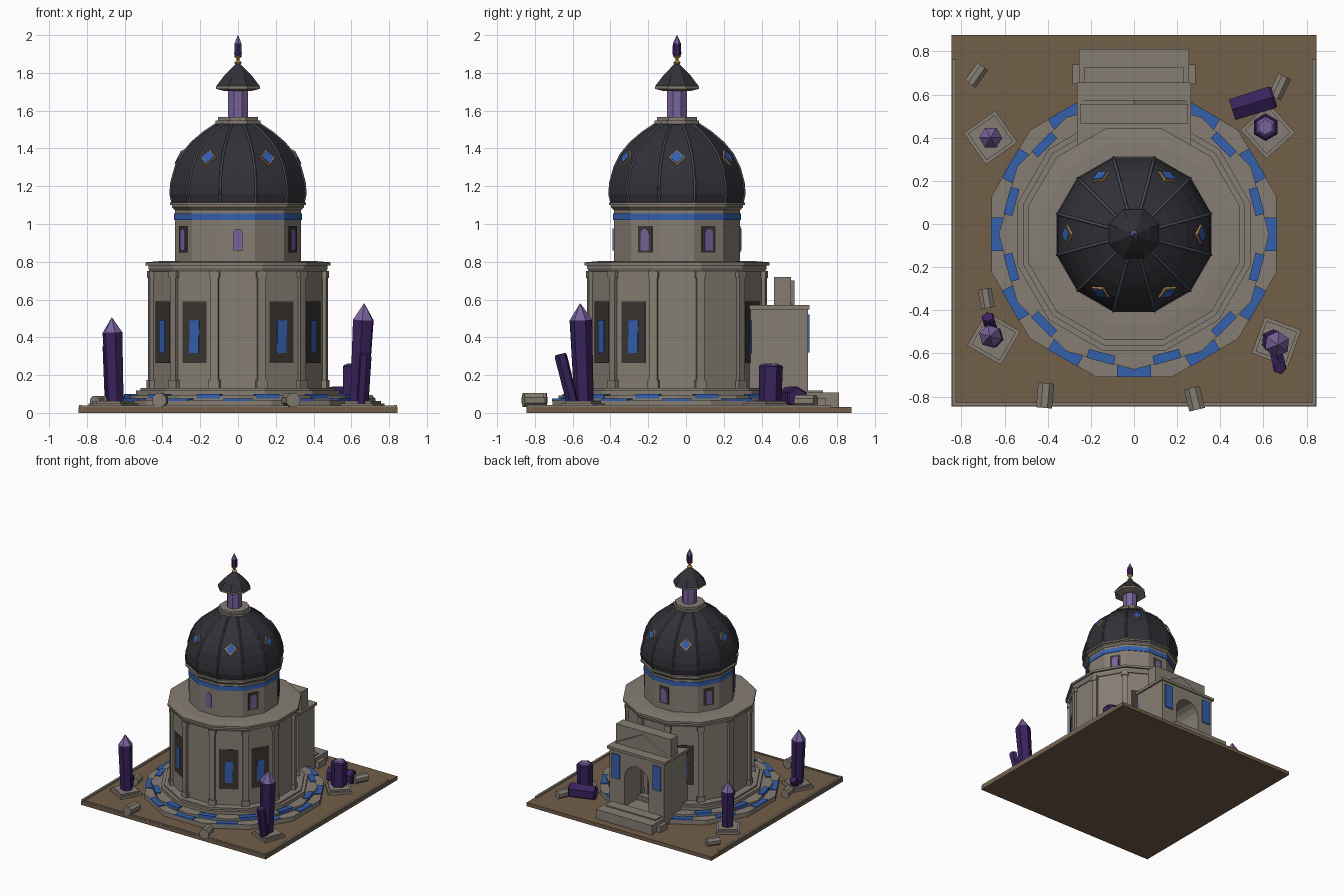
import bpy, bmesh, math
from mathutils import Matrix, Vector

if "Cube" in bpy.data.objects:
    bpy.data.objects.remove(bpy.data.objects["Cube"])

T, R = Matrix.Translation, Matrix.Rotation
rad = math.radians
C = Vector((0, -0.048, 0))          # axis of the rotunda


def material(name, col):
    m = bpy.data.materials.new(name)
    m.diffuse_color = (*col, 1)
    m.use_nodes = True
    m.node_tree.nodes["Principled BSDF"].inputs["Base Color"].default_value = m.diffuse_color
    return m


STONE = material("grey_stone", (0.24, 0.208, 0.172))
EARTH = material("brown_earth", (0.17, 0.112, 0.066))
SLATE = material("dark_slate", (0.03, 0.03, 0.038))
RIB = material("rib_metal", (0.06, 0.075, 0.095))
BLUE = material("blue_glaze", (0.035, 0.115, 0.42))
PURPLE = material("deep_purple", (0.04, 0.016, 0.105))
LILAC = material("pale_purple", (0.19, 0.125, 0.33))
GOLD = material("gold", (0.5, 0.28, 0.07))
DARK = material("dark_recess", (0.042, 0.035, 0.031))


def finish(name, bm, *mats):
    bmesh.ops.recalc_face_normals(bm, faces=bm.faces[:])
    me = bpy.data.meshes.new(name)
    bm.to_mesh(me)
    bm.free()
    for m in mats:
        me.materials.append(m)
    ob = bpy.data.objects.new(name, me)
    bpy.context.collection.objects.link(ob)
    return ob


def lathe(name, n, prof, mat, turn=0.0, matrix=None, tip=None):
    """Stacked n-gon rings; prof = (apothem, z); the last band takes the tip material."""
    bm = bmesh.new()
    rings = []
    for ap, z in prof:
        r = ap / math.cos(math.pi / n)
        rings.append([bm.verts.new((r * math.cos(a), r * math.sin(a), z)) for a in
                      (2 * math.pi * (i + 0.5) / n + rad(turn) for i in range(n))])
    for k, (lo, hi) in enumerate(zip(rings, rings[1:])):
        for i in range(n):
            j = (i + 1) % n
            f = bm.faces.new((lo[i], lo[j], hi[j], hi[i]))
            if tip and k == len(rings) - 2:
                f.material_index = 1
    bm.faces.new(rings[0])
    top = bm.faces.new(rings[-1])
    top.material_index = 1 if tip else 0
    bmesh.ops.transform(bm, matrix=matrix or T(C), verts=bm.verts[:])
    return finish(name, bm, mat, *([tip] if tip else []))


def extrude(name, pts, y0, y1, mat, matrix=Matrix()):
    """Outline in x, z pushed from y0 to y1."""
    bm = bmesh.new()
    a = [bm.verts.new((x, y0, z)) for x, z in pts]
    b = [bm.verts.new((x, y1, z)) for x, z in pts]
    bm.faces.new(a)
    bm.faces.new(b)
    for i in range(len(pts)):
        j = (i + 1) % len(pts)
        bm.faces.new((a[i], a[j], b[j], b[i]))
    bmesh.ops.transform(bm, matrix=matrix, verts=bm.verts[:])
    return finish(name, bm, mat)


def box(name, x0, x1, y0, y1, z0, z1, mat, matrix=Matrix()):
    return extrude(name, [(x0, z0), (x1, z0), (x1, z1), (x0, z1)], y0, y1, mat, matrix)


def around(az, r=0.0, z=0.0, tilt=0.0):
    """Frame at angle az from the front, facing outward along local -y."""
    return T(C) @ R(rad(az), 4, 'Z') @ T((0, -r, z)) @ R(rad(-tilt), 4, 'X')


def arch(w, z0, spring, n=8):
    return [(-w, z0)] + [(-w * math.cos(math.pi * i / n), spring + w * math.sin(math.pi * i / n))
                         for i in range(n + 1)] + [(w, z0)]


# ground slab and curbs
box("ground", -0.845, 0.845, -0.845, 0.875, 0, 0.03, EARTH)
for s in (-1, 1):
    box("side_curb", s * 0.825, s * 0.843, -0.84, 0.765, 0.028, 0.043, STONE)
box("front_curb", -0.84, 0.84, -0.843, -0.828, 0.028, 0.038, STONE)

# stepped base with glazed tiles
lathe("lower_step", 12, [(0.66, 0.03), (0.66, 0.068)], STONE)
lathe("middle_step", 12, [(0.605, 0.068), (0.605, 0.092)], STONE, turn=15)
lathe("upper_step", 12, [(0.54, 0.09), (0.54, 0.118), (0.515, 0.118), (0.515, 0.133)], STONE)
for i in range(12):
    if i != 6:
        box("lower_tile", -0.078, 0.078, -0.027, 0.027, 0.064, 0.075, BLUE, around(30 * i, 0.635))
    if i not in (5, 6):
        box("middle_tile", -0.064, 0.064, -0.021, 0.021, 0.075, 0.1, BLUE, around(30 * i + 15, 0.588))

# main hall, cornice and pilasters
lathe("main_hall", 12, [(0.458, 0.13), (0.458, 0.77)], STONE)
lathe("main_cornice", 12, [(0.465, 0.745), (0.475, 0.765), (0.475, 0.78), (0.49, 0.78),
                           (0.49, 0.797), (0.42, 0.803)], STONE)
for i in range(12):
    m = around(30 * i + 15, 0.472)
    box("pilaster", -0.021, 0.021, -0.016, 0.03, 0.13, 0.73, STONE, m)
    box("pilaster_base", -0.029, 0.029, -0.022, 0.03, 0.13, 0.175, STONE, m)
    box("pilaster_cap", -0.027, 0.027, -0.02, 0.03, 0.715, 0.75, STONE, m)

# tall windows of the hall
for az in (30, 60, 150, -30, -60, -150):
    m = around(az, 0.458)
    box("window_recess", -0.073, 0.073, -0.004, 0.004, 0.265, 0.59, DARK, m)
    extrude("window_pane", [(-0.03, 0.315), (0.027, 0.318), (0.031, 0.492), (-0.027, 0.488)],
            -0.008, 0.0, BLUE, m)

# upper drum, blue band and cornice
lathe("drum", 12, [(0.333, 0.79), (0.333, 1.1)], STONE)
lathe("blue_band", 12, [(0.338, 1.02), (0.338, 1.056)], BLUE)
lathe("drum_cornice", 12, [(0.335, 1.075), (0.35, 1.09), (0.35, 1.1), (0.36, 1.1),
                           (0.36, 1.113), (0.34, 1.116)], STONE)
for i in range(6):
    m = around(60 * i, 0.333)
    if i:
        box("drum_window_recess", -0.042, 0.042, -0.004, 0.004, 0.85, 0.99, DARK, m)
    extrude("drum_window", arch(0.025, 0.86, 0.95), -0.008, 0.003, LILAC, m)

# dome with ribs and diamond lights
dome = [(0.345, 1.105), (0.357, 1.16), (0.352, 1.22), (0.33, 1.3), (0.295, 1.37),
        (0.245, 1.43), (0.18, 1.485), (0.105, 1.535)]
lathe("dome", 12, dome, SLATE)
cu = bpy.data.curves.new("dome_ribs", 'CURVE')
cu.dimensions = '3D'
cu.bevel_depth, cu.bevel_resolution = 0.007, 0
for i in range(12):
    a = rad(30 * i + 15)
    sp = cu.splines.new('POLY')
    sp.points.add(len(dome) - 1)
    for p, (ap, z) in zip(sp.points, dome):
        r = ap / math.cos(rad(15))
        p.co = (C.x + r * math.cos(a), C.y + r * math.sin(a), z, 1)
cu.materials.append(RIB)
ribs = bpy.data.objects.new("dome_ribs", cu)
bpy.context.collection.objects.link(ribs)
bpy.context.view_layer.objects.active = ribs
ribs.select_set(True)
bpy.ops.object.convert(target='MESH')
for i in range(6):
    m = around(60 * i + 30, 0.3075, 1.35, 26.6)
    for name, s, d, mat in (("diamond_frame", 0.046, 0.007, GOLD), ("diamond_light", 0.038, 0.012, BLUE)):
        extrude(name, [(-s, 0), (0, -s), (s, 0), (0, s)], -d, 0.005, mat, m)

# lantern, small roof and finial
lathe("lantern_base", 8, [(0.1, 1.515), (0.118, 1.53), (0.118, 1.547), (0.105, 1.547), (0.105, 1.566)], STONE)
lathe("lantern", 8, [(0.053, 1.56), (0.053, 1.715)], LILAC)
lathe("lantern_eaves", 8, [(0.075, 1.705), (0.116, 1.715), (0.116, 1.73)], STONE)
lathe("lantern_roof", 8, [(0.115, 1.73), (0.075, 1.783), (0.035, 1.825), (0.012, 1.848)], SLATE)
lathe("finial_mount", 8, [(0.01, 1.84), (0.02, 1.855), (0.008, 1.866), (0.008, 1.874), (0.022, 1.888),
                          (0.012, 1.895)], GOLD)
lathe("finial_crystal", 6, [(0.015, 1.885), (0.02, 1.9), (0.019, 1.955), (0.001, 2.0)], PURPLE, tip=LILAC)

# entrance porch at the back
opening = arch(0.11, 0.1, 0.35)
extrude("porch", [(-0.25, 0.03), (-0.25, 0.55), (0.25, 0.55), (0.25, 0.03), (0.11, 0.03)]
        + opening[::-1] + [(-0.11, 0.03)], 0.33, 0.645, STONE)
box("porch_floor", -0.12, 0.12, 0.36, 0.64, 0.03, 0.105, STONE)
box("porch_cornice", -0.265, 0.265, 0.335, 0.655, 0.548, 0.57, STONE)
box("porch_parapet", -0.25, 0.25, 0.465, 0.556, 0.565, 0.72, STONE)
extrude("porch_pediment", [(-0.25, 0.57), (0.25, 0.57), (0, 0.7)], 0.55, 0.575, STONE)
extrude("door", arch(0.06, 0.105, 0.3), 0.4, 0.419, PURPLE)
for s in (-1, 1):
    box("porch_panel", s * 0.15, s * 0.225, 0.64, 0.654, 0.32, 0.52, BLUE)
    box("step_cheek", s * 0.255, s * 0.285, 0.65, 0.74, 0.03, 0.08, STONE)
box("entrance_step", -0.255, 0.255, 0.64, 0.81, 0.03, 0.108, STONE)
box("entrance_top_step", -0.23, 0.23, 0.64, 0.725, 0.1, 0.118, STONE)


def crystal(name, base, top, r, pointed=True):
    """Six-sided shard from base to top."""
    a, b = Vector(base), Vector(top)
    d = b - a
    n = d.length
    m = T(a) @ d.to_track_quat('Z', 'Y').to_matrix().to_4x4()
    prof = [(r * 0.85, 0), (r, n - 1.7 * r), (0.001, n)] if pointed else [(r, 0), (r * 1.05, n - 0.01), (r * 0.9, n)]
    lathe(name, 6, prof, PURPLE, matrix=m, tip=LILAC if pointed else None)


# pedestals and crystals
for x, y, turn in ((-0.665, 0.4, 35), (0.62, 0.43, 42), (-0.65, -0.53, -30), (0.66, -0.545, -20)):
    m = T((x, y, 0)) @ R(rad(turn), 4, 'Z')
    box("pedestal", -0.09, 0.09, -0.09, 0.09, 0.03, 0.05, STONE, m)
    box("pedestal_top", -0.075, 0.075, -0.075, 0.075, 0.05, 0.063, STONE, m)
crystal("crystal_back_left", (-0.66, 0.4, 0.05), (-0.665, 0.4, 0.43), 0.046)
crystal("crystal_front_left", (-0.65, -0.525, 0.05), (-0.668, -0.52, 0.505), 0.047)
crystal("crystal_front_right", (0.64, -0.54, 0.05), (0.668, -0.56, 0.58), 0.052)
crystal("crystal_shard_front", (0.66, -0.6, 0.05), (0.675, -0.665, 0.31), 0.028, False)
crystal("crystal_shard_left", (-0.66, -0.49, 0.05), (-0.678, -0.43, 0.13), 0.026, False)
crystal("crystal_broken", (0.61, 0.445, 0.05), (0.61, 0.45, 0.255), 0.052, False)
crystal("crystal_fallen", (0.455, 0.53, 0.08), (0.65, 0.59, 0.08), 0.05, False)
lathe("broken_face", 6, [(0.046, 0.25), (0.03, 0.262)], LILAC, matrix=T((0.61, 0.45, 0)))

# fallen column pieces
for x, y, turn, r, n in ((-0.73, 0.69, -35, 0.03, 0.1), (0.675, 0.635, -25, 0.032, 0.11),
                         (-0.685, -0.345, 10, 0.032, 0.09), (-0.412, -0.795, -5, 0.037, 0.115),
                         (0.28, -0.81, 14, 0.037, 0.105)):
    m = T((x, y, 0.03 + r)) @ R(rad(turn), 4, 'Z') @ R(rad(90), 4, 'X')
    lathe("column_piece", 8, [(r, -n / 2), (r, n / 2)], STONE, matrix=m)
